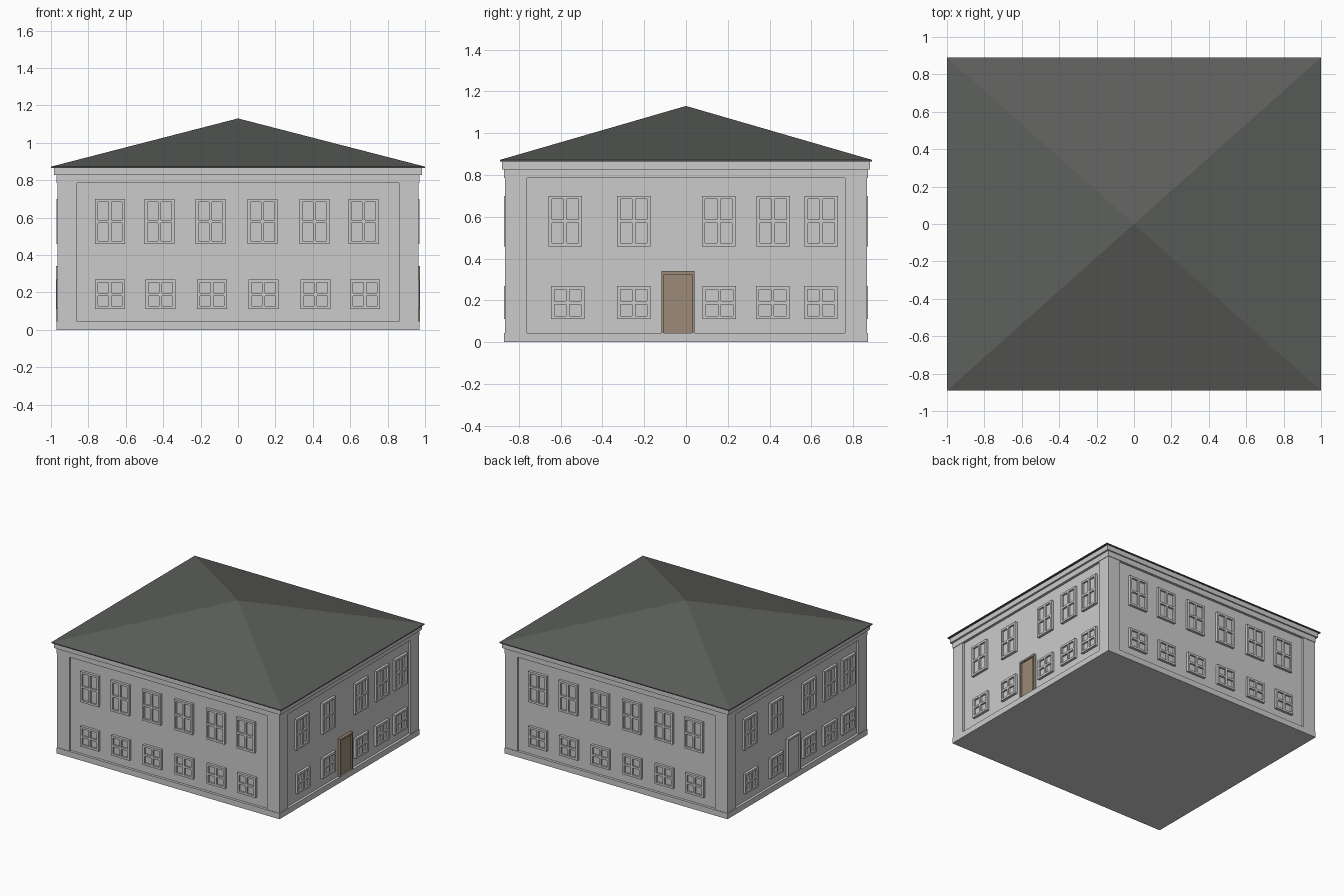
import bpy, bmesh
from mathutils import Matrix, Vector
from math import pi

if "Cube" in bpy.data.objects:
    bpy.data.objects.remove(bpy.data.objects["Cube"])


def material(name, rgb):
    m = bpy.data.materials.new(name)
    m.diffuse_color = (*rgb, 1)
    m.use_nodes = True
    m.node_tree.nodes["Principled BSDF"].inputs["Base Color"].default_value = m.diffuse_color
    return m


def finish(name, bm, mat=None):
    me = bpy.data.meshes.new(name)
    bm.to_mesh(me)
    bm.free()
    ob = bpy.data.objects.new(name, me)
    bpy.context.collection.objects.link(ob)
    if mat:
        me.materials.append(mat)
    return ob


def add_box(bm, lo, hi, m=Matrix()):
    lo, hi = Vector(lo), Vector(hi)
    size = Matrix.Diagonal((*(hi - lo), 1))
    bmesh.ops.create_cube(bm, size=1, matrix=m @ Matrix.Translation((lo + hi) / 2) @ size)


def slab(name, x, y, z0, z1):
    bm = bmesh.new()
    add_box(bm, (-x, -y, z0), (x, y, z1))
    return finish(name, bm)


# Wall layers: recessed wall, plinth, top band, cornice
slab("recessed_walls", 0.95, 0.85, 0.02, 0.80)
slab("plinth", 0.97, 0.87, 0, 0.045)
slab("top_band", 0.97, 0.87, 0.785, 0.827)
slab("cornice", 0.985, 0.88, 0.827, 0.867)

# Corner posts
bm = bmesh.new()
for sx in (-1, 1):
    for sy in (-1, 1):
        xs = sorted((sx * 0.86, sx * 0.966))
        ys = sorted((sy * 0.76, sy * 0.866))
        add_box(bm, (xs[0], ys[0], 0.045), (xs[1], ys[1], 0.785))
finish("corner_posts", bm)

# Pyramid roof with a thin eave
bm = bmesh.new()
add_box(bm, (-1, -0.89, 0.865), (1, 0.89, 0.872))
top = max(bm.faces, key=lambda f: f.calc_center_median().z)
bmesh.ops.poke(bm, faces=[top])
max(bm.verts, key=lambda v: -v.co.xy.length).co.z = 1.13
finish("roof", bm, material("roof_slate", (0.11, 0.115, 0.107)))


# Wall fittings are drawn in wall space: x along the wall, -y outward, z up
def add_window(bm, m, cx, z0, z1):
    w, b, out = 0.08, 0.016, -0.02
    zc = (z0 + z1) / 2
    for x in (cx - w, cx - b / 2, cx + w - b):
        add_box(bm, (x, out, z0), (x + b, 0.01, z1), m)
    for z in (z0, zc - b / 2, z1 - b):
        for x in (cx - w + b, cx + b / 2):
            add_box(bm, (x, out, z), (x + w - 1.5 * b, 0.01, z + b), m)
    # glass
    add_box(bm, (cx - w + b, -0.006, z0 + b), (cx + w - b, 0.01, z1 - b), m)


def add_door(bm, m):
    x0, x1, b = -0.118, 0.04, 0.011
    for x in (x0, x1 - b):
        add_box(bm, (x, -0.022, 0.045), (x + b, 0.01, 0.34), m)
    add_box(bm, (x0 + b, -0.022, 0.325), (x1 - b, 0.01, 0.34), m)
    add_box(bm, (x0 + b, -0.01, 0.045), (x1 - b, 0.01, 0.325), m)


long_upper = (-0.684, -0.42, -0.147, 0.131, 0.41, 0.671)
long_lower = (-0.684, -0.415, -0.14, 0.136, 0.414, 0.68)
short_upper = (-0.577, -0.25, 0.156, 0.417, 0.647)
short_lower = (-0.565, -0.25, 0.16, 0.414, 0.644)

# name, turn, distance to wall, window centres
walls = (("front", 0, 0.85, long_upper, long_lower),
         ("right", pi / 2, 0.95, short_upper, short_lower),
         ("back", pi, 0.85, long_upper, long_lower),
         ("left", -pi / 2, 0.95, short_upper, short_lower))
wood = material("door_brown", (0.33, 0.26, 0.19))
for name, turn, dist, upper, lower in walls:
    m = Matrix.Rotation(turn, 4, 'Z') @ Matrix.Translation((0, -dist, 0))
    bm = bmesh.new()
    for cx in upper:
        add_window(bm, m, cx, 0.458, 0.70)
    for cx in lower:
        add_window(bm, m, cx, 0.11, 0.268)
    finish(name + "_windows", bm)
    # Doors on the two short sides, only the right one is coloured
    if name in ("left", "right"):
        bm = bmesh.new()
        add_door(bm, m)
        finish(name + "_door", bm, wood if name == "right" else None)
